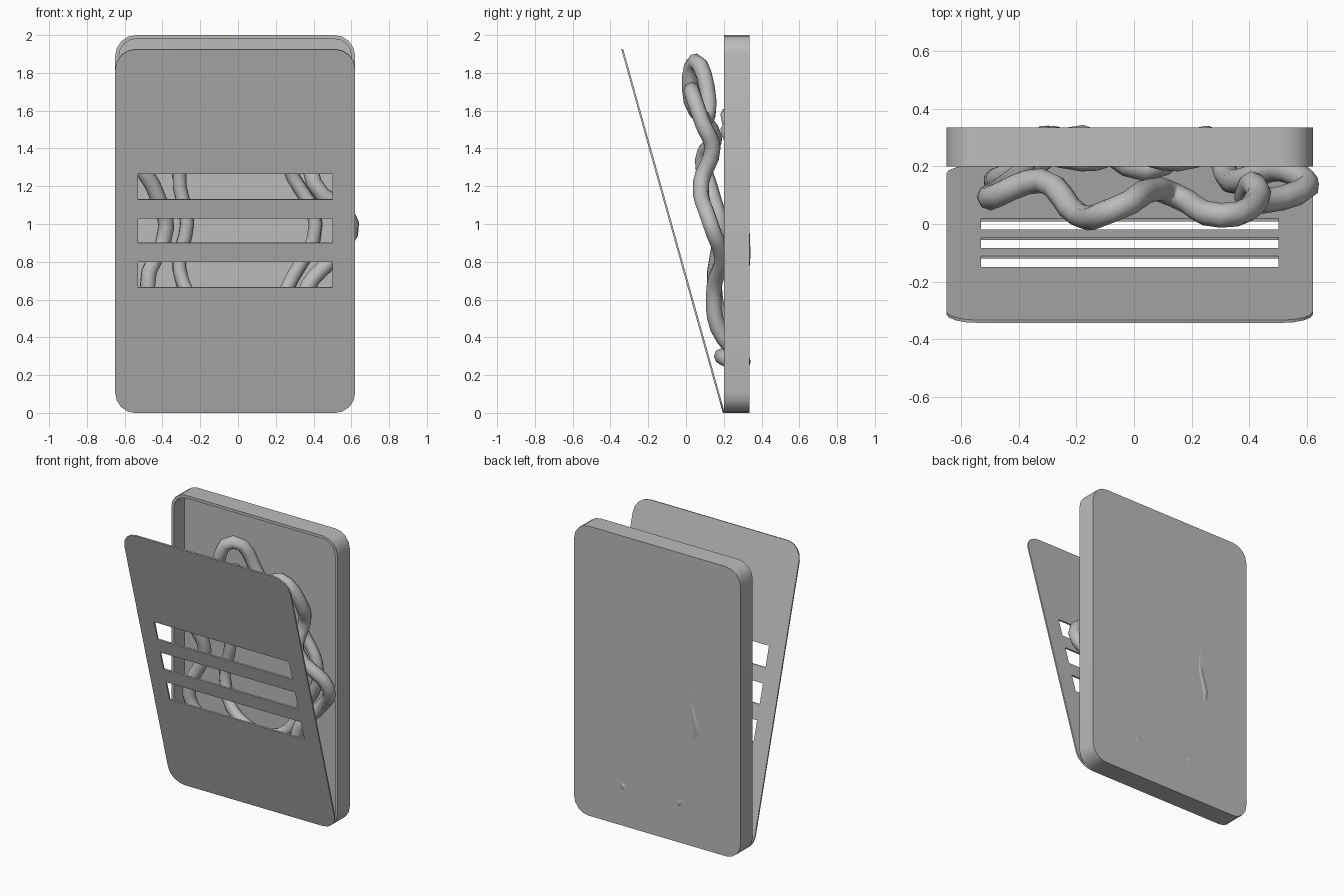
import bpy
from math import sin, cos, pi, radians

cube = bpy.data.objects.get("Cube")
if cube:
    bpy.data.objects.remove(cube, do_unlink=True)

grey = bpy.data.materials.new("plain grey")
grey.use_nodes = True
grey.diffuse_color = (0.5, 0.5, 0.5, 1)
grey.node_tree.nodes["Principled BSDF"].inputs["Base Color"].default_value = (0.5, 0.5, 0.5, 1)

CENTRE_X = -0.015
WIDTH, HEIGHT = 1.27, 2.0
TILT = radians(15.6)


def finish(obj, angle):
    """Turn a curve into a shaded mesh."""
    bpy.ops.object.select_all(action='DESELECT')
    obj.select_set(True)
    bpy.context.view_layer.objects.active = obj
    bpy.ops.object.convert(target='MESH')
    obj = bpy.context.object
    obj.data.materials.clear()
    obj.data.materials.append(grey)
    bpy.ops.object.shade_smooth_by_angle(angle=radians(angle))


def new_curve(name, dimensions):
    curve = bpy.data.curves.new(name, 'CURVE')
    curve.dimensions = dimensions
    obj = bpy.data.objects.new(name, curve)
    bpy.context.collection.objects.link(obj)
    return obj, curve


def rounded_outline(inset, radius, steps=4):
    """Rounded rectangle, with its bottom edge on the local x axis."""
    points = []
    w, h = WIDTH / 2 - inset - radius, HEIGHT / 2 - inset - radius
    for i, (sx, sy) in enumerate([(1, 1), (-1, 1), (-1, -1), (1, -1)]):
        for k in range(steps + 1):
            a = (i + k / steps) * pi / 2
            points.append((sx * w + radius * cos(a),
                           HEIGHT / 2 + sy * h + radius * sin(a)))
    return points


def plate(name, loops, y, thickness, tilt=0):
    """Upright flat plate; loops after the first are holes."""
    obj, curve = new_curve(name, '2D')
    curve.fill_mode = 'BOTH'
    curve.extrude = thickness / 2
    for loop in loops:
        spline = curve.splines.new('POLY')
        spline.points.add(len(loop) - 1)
        for p, co in zip(spline.points, loop):
            p.co = (*co, 0, 1)
        spline.use_cyclic_u = True
    obj.location = (CENTRE_X, y, 0)
    obj.rotation_euler = (pi / 2 + tilt, 0, 0)
    finish(obj, 30)


def cord(name, path, radius):
    """Closed round cord through the given points."""
    obj, curve = new_curve(name, '3D')
    curve.bevel_depth = radius
    curve.bevel_resolution = 2
    curve.resolution_u = 4
    spline = curve.splines.new('BEZIER')
    spline.bezier_points.add(len(path) - 1)
    for p, co in zip(spline.bezier_points, path):
        p.co = co
        p.handle_left_type = p.handle_right_type = 'AUTO'
    spline.use_cyclic_u = True
    finish(obj, 60)


# Shallow tray: back panel and raised rim
outline = rounded_outline(0, 0.11)
plate("tray_back", [outline], 0.325, 0.02)
plate("tray_rim", [outline, rounded_outline(0.02, 0.09)], 0.2575, 0.115)

# Hinged lid with three slots
slots = []
for low, high in [(0.665, 0.8), (0.9, 1.03), (1.13, 1.265)]:
    a, b = low / cos(TILT), high / cos(TILT)
    slots.append([(-0.515, a), (0.515, a), (0.515, b), (-0.515, b)])
plate("lid", [outline] + slots, 0.2, 0.01, TILT)

# Lobed outer cord
cord("outer_cord", [
    (-0.5, 0.09, 1.34), (-0.32, 0.15, 1.46), (-0.19, 0.03, 1.65),
    (-0.07, 0.05, 1.86), (0.07, 0.12, 1.65), (0.14, 0.1, 1.55),
    (0.3, 0.03, 1.71), (0.43, 0.09, 1.53), (0.41, 0.14, 1.4),
    (0.4, 0.08, 1.22), (0.6, 0.13, 1.0), (0.5, 0.19, 0.82),
    (0.37, 0.15, 0.67), (0.32, 0.17, 0.45), (0.25, 0.3, 0.27),
    (0.04, 0.19, 0.3), (-0.18, 0.3, 0.27), (-0.35, 0.2, 0.45),
    (-0.48, 0.15, 0.66), (-0.38, 0.18, 0.98), (-0.44, 0.13, 1.18)], 0.043)

# Inner cord, partly sunk in the back panel
cord("inner_cord", [
    (-0.31, 0.29, 1.27), (-0.27, 0.3, 1.0), (-0.31, 0.3, 0.76),
    (-0.18, 0.25, 0.55), (0.15, 0.25, 0.52), (0.29, 0.29, 0.72),
    (0.41, 0.29, 1.0), (0.29, 0.29, 1.25), (0.15, 0.22, 1.5),
    (-0.02, 0.25, 1.42), (-0.18, 0.22, 1.58)], 0.038)
